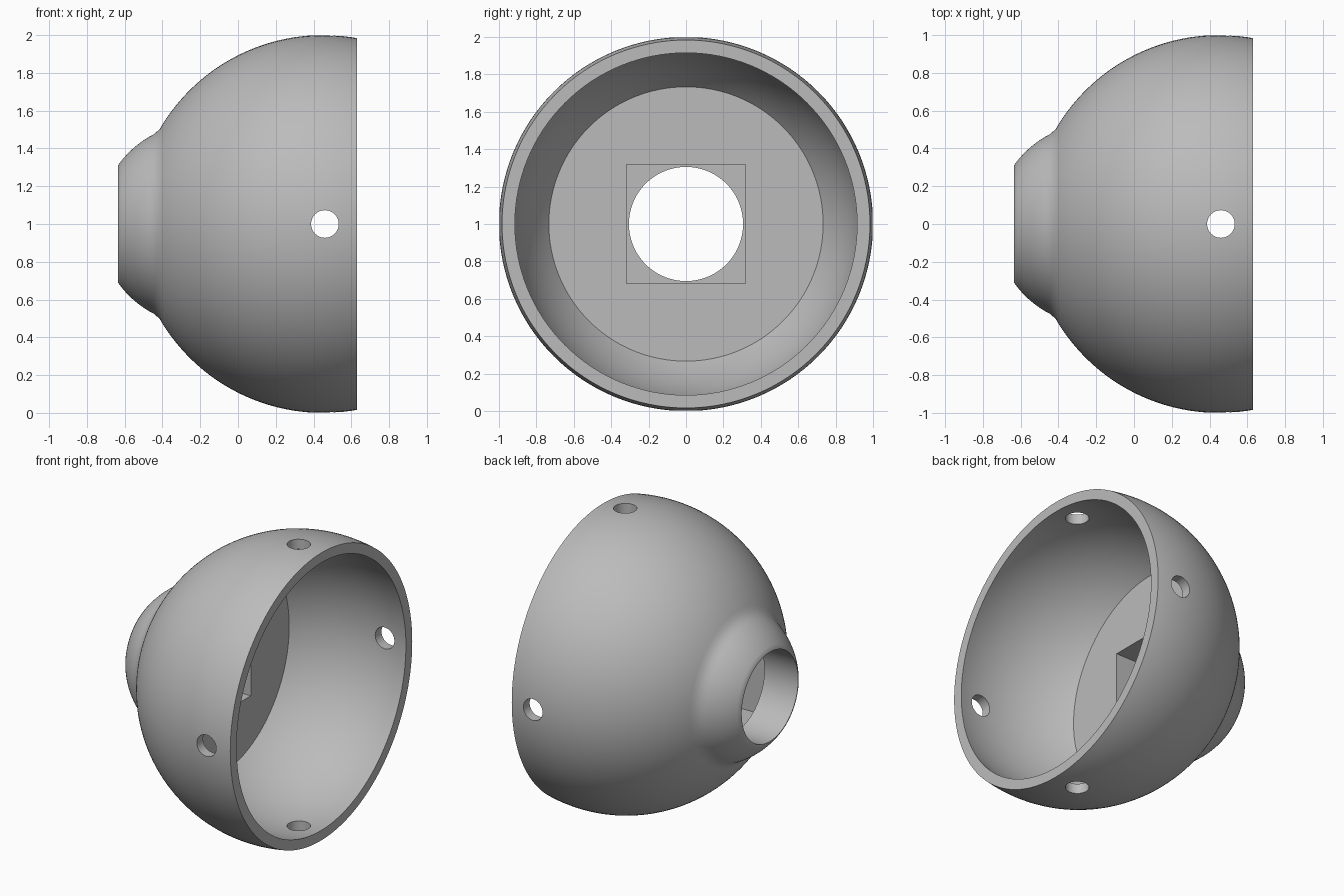
import bpy, bmesh, math
from mathutils import Matrix, Vector

if "Cube" in bpy.data.objects:
    bpy.data.objects.remove(bpy.data.objects["Cube"])

SEG = 128
CX, R_OUT, R_IN = 0.45, 1.0, 0.9325        # concentric spheres of the shell
X_RIM, X_FLOOR, X_BACK, X_POCKET = 0.63, -0.126, -0.635, -0.38
R_BORE = 0.305

grey = bpy.data.materials.new("plain grey")
grey.diffuse_color = (0.5, 0.5, 0.5, 1)
grey.use_nodes = True
grey.node_tree.nodes["Principled BSDF"].inputs["Base Color"].default_value = grey.diffuse_color


def arc(cx, r, x0, x1, n):
    """Points (x, radius) on a circle centred on the axis, from x0 to x1."""
    a0, a1 = math.acos((x0 - cx) / r), math.acos((x1 - cx) / r)
    return [(cx + r * math.cos(a0 + (a1 - a0) * i / n),
             r * math.sin(a0 + (a1 - a0) * i / n)) for i in range(n + 1)]


def make(name, bm):
    bmesh.ops.recalc_face_normals(bm, faces=bm.faces)
    me = bpy.data.meshes.new(name)
    bm.to_mesh(me)
    bm.free()
    me.materials.append(grey)
    ob = bpy.data.objects.new(name, me)
    bpy.context.collection.objects.link(ob)
    return ob


# Shell: closed profile spun round the x axis
profile = (arc(-0.2, 0.535, X_BACK, -0.42, 10)[:-1]      # rounded neck
           + arc(CX, R_OUT, -0.415, X_RIM, 40)           # outer dome
           + arc(CX, R_IN, X_RIM, X_FLOOR, 30)           # inner bowl
           + [(X_FLOOR, R_BORE), (X_POCKET, R_BORE), (X_BACK, R_BORE)])
bm = bmesh.new()
rings = []
for k in range(SEG):
    a = 2 * math.pi * k / SEG
    rings.append([bm.verts.new((x, r * math.cos(a), 1 + r * math.sin(a))) for x, r in profile])
n = len(profile)
for k in range(SEG):
    a, b = rings[k], rings[(k + 1) % SEG]
    for i in range(n):
        j = (i + 1) % n
        bm.faces.new((a[i], a[j], b[j], b[i]))
bmesh.ops.remove_doubles(bm, verts=bm.verts, dist=1e-5)
shell = make("dome_shell", bm)

# Cutters: square pocket in the floor, and two cross holes through the wall
cutters = []
bm = bmesh.new()
length = 0.4
bmesh.ops.create_cube(bm, size=1, matrix=Matrix.Translation((X_POCKET + length / 2, 0, 1))
                      @ Matrix.Diagonal((length, 0.636, 0.636, 1)))
cutters.append(make("pocket_cutter", bm))
for name, axis, x in (("side_hole_cutter", "X", 0.46), ("top_hole_cutter", "Z", 0.46)):
    bm = bmesh.new()
    bmesh.ops.create_cone(bm, cap_ends=True, segments=48, radius1=0.073, radius2=0.073, depth=2.4,
                          matrix=Matrix.Translation((x, 0, 1)) @ Matrix.Rotation(math.pi / 2, 4, axis))
    cutters.append(make(name, bm))

bpy.context.view_layer.objects.active = shell
shell.select_set(True)
for c in cutters:
    m = shell.modifiers.new(c.name, "BOOLEAN")
    m.operation, m.solver, m.object = "DIFFERENCE", "EXACT", c
    bpy.ops.object.modifier_apply(modifier=m.name)
    bpy.data.objects.remove(c)

bpy.ops.object.shade_smooth_by_angle(angle=math.radians(44))
